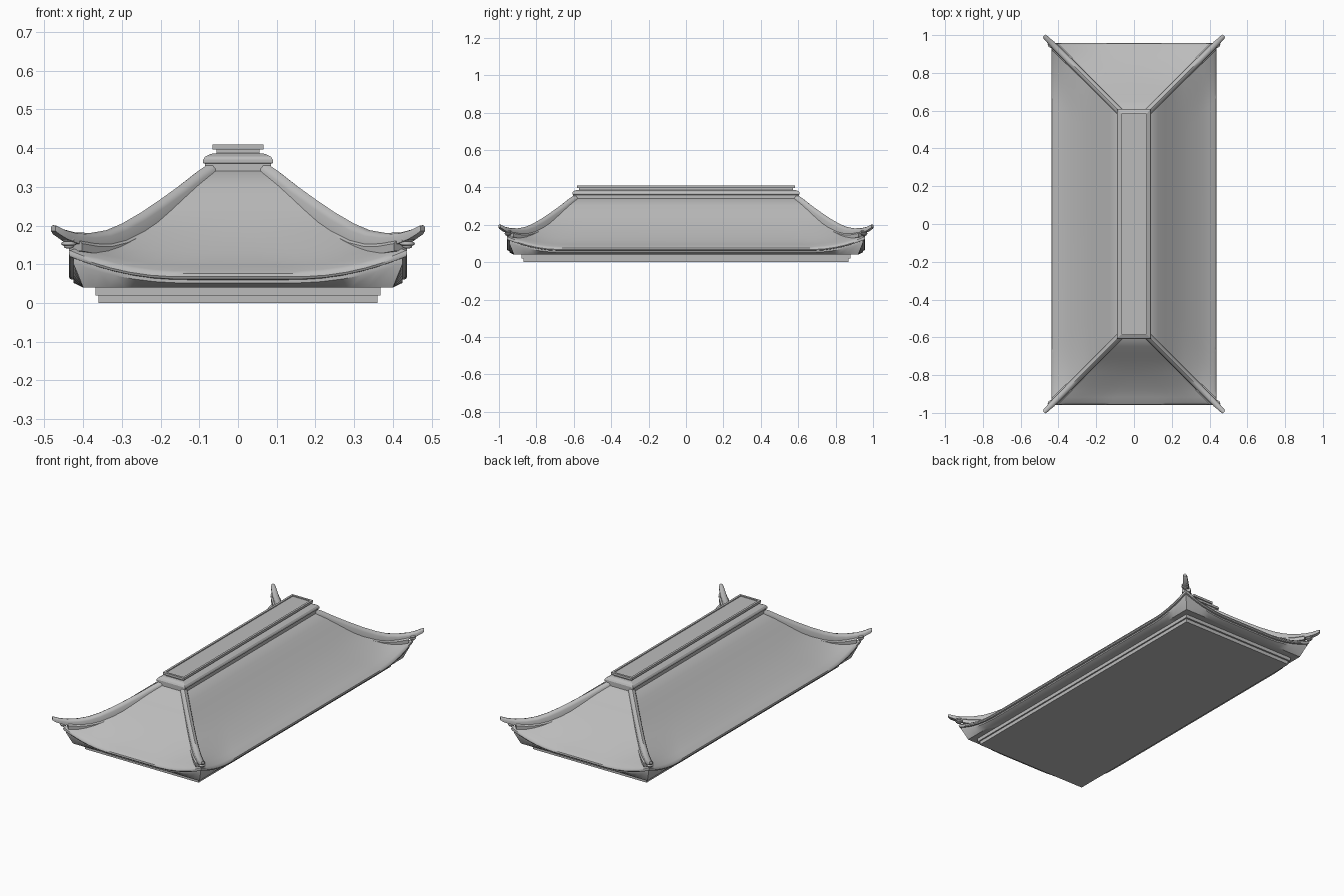
import bpy, bmesh, math
from mathutils import Vector

old = bpy.data.objects.get("Cube")
if old:
    bpy.data.objects.remove(old, do_unlink=True)

GREY = (0.5, 0.5, 0.5, 1)
grey = bpy.data.materials.new("stone grey")
grey.use_nodes = True
grey.diffuse_color = GREY
grey.node_tree.nodes["Principled BSDF"].inputs["Base Color"].default_value = GREY


def finish(name, bm, angle=None):
    """Turn a bmesh into a named object, smooth below the given angle."""
    bmesh.ops.recalc_face_normals(bm, faces=bm.faces)
    mesh = bpy.data.meshes.new(name)
    bm.to_mesh(mesh)
    bm.free()
    mesh.materials.append(grey)
    ob = bpy.data.objects.new(name, mesh)
    bpy.context.collection.objects.link(ob)
    if angle:
        bpy.ops.object.select_all(action='DESELECT')
        ob.select_set(True)
        bpy.context.view_layer.objects.active = ob
        bpy.ops.object.shade_smooth_by_angle(angle=math.radians(angle))
    return ob


def loft(name, rings, angle=None):
    """Skin a stack of equal closed rings and cap both ends."""
    bm = bmesh.new()
    loops = [[bm.verts.new(p) for p in ring] for ring in rings]
    for a, b in zip(loops, loops[1:]):
        n = len(a)
        for i in range(n):
            bm.faces.new((a[i], a[(i + 1) % n], b[(i + 1) % n], b[i]))
    bm.faces.new(loops[0])
    bm.faces.new(loops[-1])
    return finish(name, bm, angle)


def rect(hx, hy, z):
    return [(-hx, -hy, z), (hx, -hy, z), (hx, hy, z), (-hx, hy, z)]


EAVE_X, EAVE_Y, REACH = 0.437, 0.957, 0.28
STEPS = (0, 0.1, 0.22, 0.36, 0.52, 0.7, 0.88, 1)


def eave_ring(inset, z, lift):
    """Rectangle whose corners sweep upward by lift."""
    hx, hy = EAVE_X - inset, EAVE_Y - inset

    def side(h):
        near = [s * min(h * 0.9, 0.3) for s in STEPS]
        return [-h + s for s in near] + [h - s for s in reversed(near)][:-1]

    pts = [(x, -hy) for x in side(hx)] + [(hx, y) for y in side(hy)]
    pts += [(-x, hy) for x in side(hx)] + [(-hx, -y) for y in side(hy)]
    ring = []
    for x, y in pts:
        s = max(hx - abs(x), hy - abs(y))
        ring.append((x, y, z + lift * max(0, 1 - s / REACH) ** 2))
    return ring


# Curved hipped roof: soffit, fascia lip, then concave slopes (inset, z, corner lift)
ROOF = [(0.037, 0.04, 0), (0.012, 0.052, 0.05), (0.012, 0.06, 0.056), (0.003, 0.062, 0.058),
        (0, 0.068, 0.06), (0.002, 0.076, 0.06), (0.012, 0.083, 0.056), (0.04, 0.095, 0.045),
        (0.07, 0.111, 0.031), (0.1, 0.13, 0.02), (0.135, 0.154, 0.012), (0.17, 0.18, 0.006),
        (0.205, 0.209, 0), (0.24, 0.24, 0), (0.275, 0.273, 0), (0.31, 0.305, 0), (0.365, 0.35, 0)]
loft("curved_roof", [eave_ring(*r) for r in ROOF], 40)

# Stepped base
loft("lower_base", [rect(0.36, 0.87, 0), rect(0.36, 0.87, 0.02)])
loft("upper_base", [rect(0.368, 0.88, 0.02), rect(0.368, 0.88, 0.041)])

# Ridge with mouldings and a recessed top panel
RIDGE = [(0.085, 0.336), (0.085, 0.36), (0.09, 0.361), (0.09, 0.37), (0.085, 0.378),
         (0.07, 0.385), (0.055, 0.387), (0.055, 0.396), (0.066, 0.396), (0.066, 0.409),
         (0.054, 0.409), (0.054, 0.404)]
loft("ridge_beam", [rect(x, x + 0.518, z) for x, z in RIDGE])


def hip_sweep(name, path, sx, sy):
    """Sweep a round-topped bar along a roof corner: (x, top z, height, half width)."""
    rings = []
    across = Vector((1, -1, 0)).normalized()
    for x, top, h, w in path:
        ring = []
        for u, v in ((-1, 0), (-1, 0.65), (-0.7, 0.88), (0, 1), (0.7, 0.88), (1, 0.65), (1, 0)):
            p = Vector((x, x + 0.52, top - h + v * h)) + across * (u * w)
            ring.append((p.x * sx, p.y * sy, p.z))
        rings.append(ring)
    loft(name, rings, 45)


HIP = [(0.065, 0.367, 0.05, 0.018), (0.1, 0.343, 0.055, 0.018), (0.15, 0.304, 0.056, 0.018),
       (0.2, 0.268, 0.055, 0.018), (0.25, 0.234, 0.054, 0.018), (0.3, 0.205, 0.05, 0.018),
       (0.34, 0.188, 0.043, 0.018), (0.38, 0.181, 0.036, 0.017), (0.42, 0.182, 0.03, 0.016),
       (0.45, 0.19, 0.025, 0.014), (0.47, 0.2, 0.022, 0.012), (0.477, 0.201, 0.015, 0.008)]
# Lower moulding hugging the roof beneath each hip
UNDER = [(x, top - h + 0.012, 0.03, 0.024) for x, top, h, w in HIP[1:9]]

for sx, lr in ((1, "left"), (-1, "right")):
    for sy, fb in ((-1, "front"), (1, "back")):
        hip_sweep(f"{fb}_{lr}_hip", HIP, sx, sy)
        hip_sweep(f"{fb}_{lr}_hip_moulding", UNDER, sx, sy)
        # Stacked collar under the upturned tip
        bm = bmesh.new()
        for z, r in ((0.145, 0.013), (0.153, 0.02), (0.164, 0.02)):
            made = bmesh.ops.create_uvsphere(bm, u_segments=16, v_segments=8, radius=r)["verts"]
            bmesh.ops.scale(bm, vec=(1, 1, 0.35), verts=made)
            bmesh.ops.translate(bm, vec=(0.437 * sx, 0.952 * sy, z), verts=made)
        finish(f"{fb}_{lr}_corner_collar", bm, 60)
